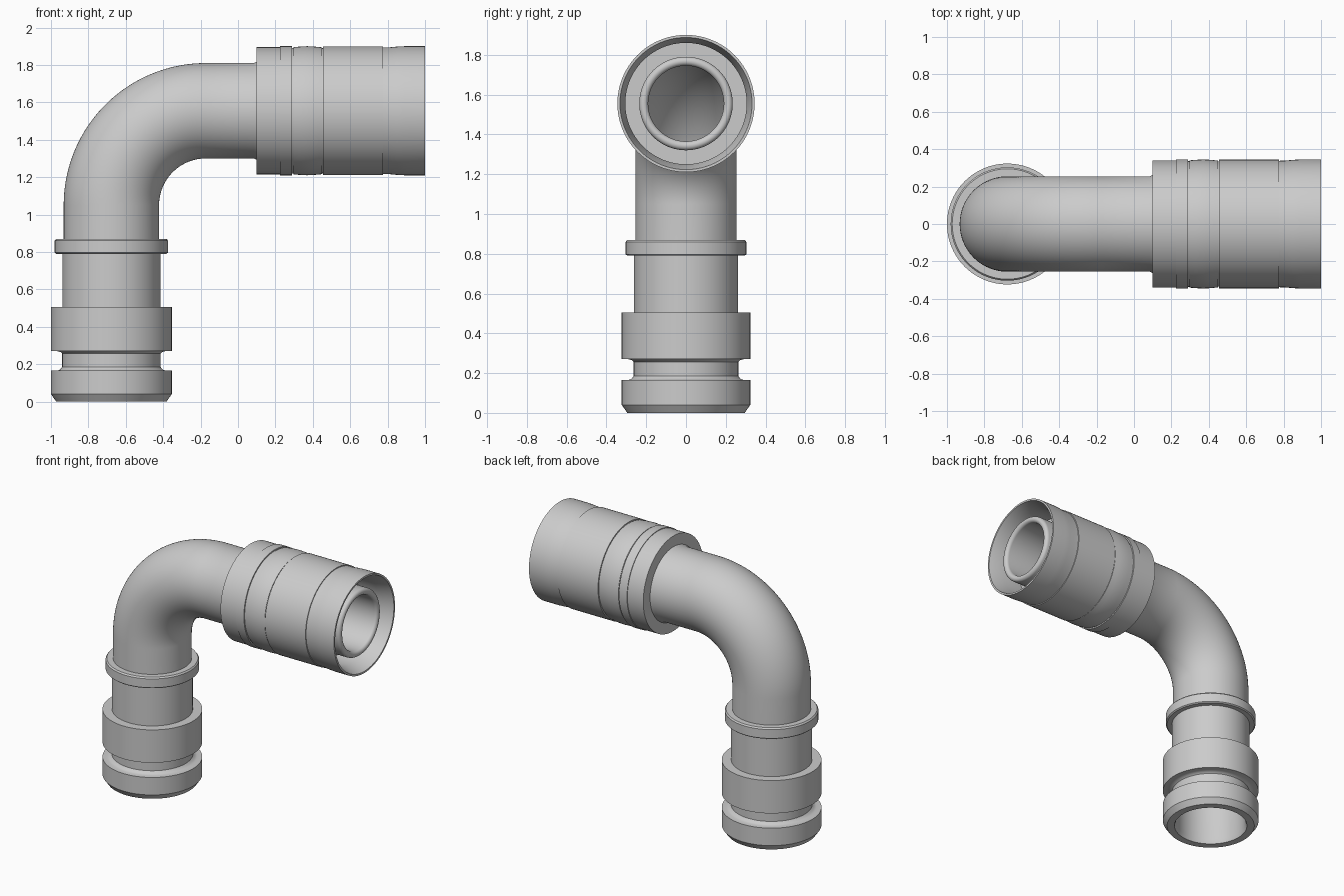
import bpy, bmesh, math
from mathutils import Vector

if "Cube" in bpy.data.objects:
    bpy.data.objects.remove(bpy.data.objects["Cube"], do_unlink=True)

AXIS_X, AXIS_Z, BEND = -0.677, 1.555, 0.505
BEND_START = AXIS_Z - BEND
BEND_END = BEND_START + BEND * math.pi / 2
SIDES = 96

grey = bpy.data.materials.new("plain grey")
grey.use_nodes = True
grey.diffuse_color = (0.6, 0.6, 0.6, 1)
grey.node_tree.nodes["Principled BSDF"].inputs["Base Color"].default_value = (0.6, 0.6, 0.6, 1)


def along(x):
    """Distance along the centreline of a point on the horizontal run."""
    return BEND_END + x - (AXIS_X + BEND)


def frame(s):
    """Centre and in-plane radial direction at distance s on the centreline."""
    if s <= BEND_START:
        return Vector((AXIS_X, 0, s)), Vector((-1, 0, 0))
    if s >= BEND_END:
        return Vector((AXIS_X + BEND + s - BEND_END, 0, AXIS_Z)), Vector((0, 0, 1))
    a = (s - BEND_START) / BEND
    out = Vector((-math.cos(a), 0, math.sin(a)))
    return Vector((AXIS_X + BEND, 0, BEND_START)) + out * BEND, out


def sweep(name, profile):
    """Revolve a closed (distance, radius) profile around the centreline."""
    bm = bmesh.new()
    side = Vector((0, 1, 0))
    rings = []
    for s, r in profile:
        centre, out = frame(s)
        angles = [2 * math.pi * i / SIDES for i in range(SIDES)]
        rings.append([bm.verts.new(centre + (out * math.cos(a) + side * math.sin(a)) * r)
                      for a in angles])
    for k, ring in enumerate(rings):
        nxt = rings[(k + 1) % len(rings)]
        for i in range(SIDES):
            j = (i + 1) % SIDES
            bm.faces.new((ring[i], ring[j], nxt[j], nxt[i]))
    bmesh.ops.recalc_face_normals(bm, faces=bm.faces)
    mesh = bpy.data.meshes.new(name)
    bm.to_mesh(mesh)
    bm.free()
    mesh.materials.append(grey)
    obj = bpy.data.objects.new(name, mesh)
    bpy.context.collection.objects.link(obj)
    bpy.ops.object.select_all(action="DESELECT")
    obj.select_set(True)
    bpy.context.view_layer.objects.active = obj
    bpy.ops.object.shade_smooth_by_angle(angle=math.radians(32))
    return obj


# Lower connector: chamfered foot, groove, band, neck and rounded bead
sweep("lower_connector", [
    (0, 0.295), (0.04, 0.323), (0.165, 0.323), (0.165, 0.29), (0.171, 0.275),
    (0.185, 0.263), (0.257, 0.263), (0.265, 0.272), (0.27, 0.29), (0.27, 0.323),
    (0.505, 0.323), (0.505, 0.262), (0.79, 0.262), (0.79, 0.295), (0.797, 0.303),
    (0.86, 0.303), (0.87, 0.295), (0.87, 0.235), (0.03, 0.235), (0, 0.245)])

# Elbow pipe: bent tube ending in a rounded nozzle inside the collar
STEPS = 40
bend = [BEND_START + (BEND_END - BEND_START) * i / STEPS for i in range(STEPS + 1)]
TIP, MID, LIP = 0.945, 0.2125, 0.0225
lip = [(along(TIP + LIP * math.sin(a)), MID + LIP * math.cos(a))
       for a in (math.pi * i / 10 for i in range(11))]
sweep("elbow_pipe",
      [(0.87, 0.255)] + [(s, 0.255) for s in bend]
      + [(along(0.085), 0.255), (along(0.1), 0.263), (along(0.15), 0.263), (along(0.15), 0.235)]
      + lip
      + [(along(0.2), 0.19), (along(0.0), 0.235)]
      + [(s, 0.235) for s in reversed(bend)] + [(0.87, 0.235)])

# Collar: stepped outer sleeve with narrow grooves and a tapered open socket
collar = [
    (0.1, 0.24), (0.1, 0.34), (0.225, 0.34), (0.225, 0.345), (0.288, 0.345),
    (0.288, 0.336), (0.296, 0.336), (0.296, 0.34), (0.33, 0.343), (0.37, 0.345),
    (0.41, 0.343), (0.449, 0.339), (0.449, 0.335), (0.455, 0.335), (0.455, 0.344),
    (0.775, 0.344), (0.775, 0.338), (0.81, 0.339), (0.85, 0.343), (0.89, 0.345),
    (1.0, 0.345), (1.0, 0.332), (0.9, 0.305), (0.75, 0.305), (0.75, 0.225)]
sweep("collar", [(along(x), r) for x, r in collar])
